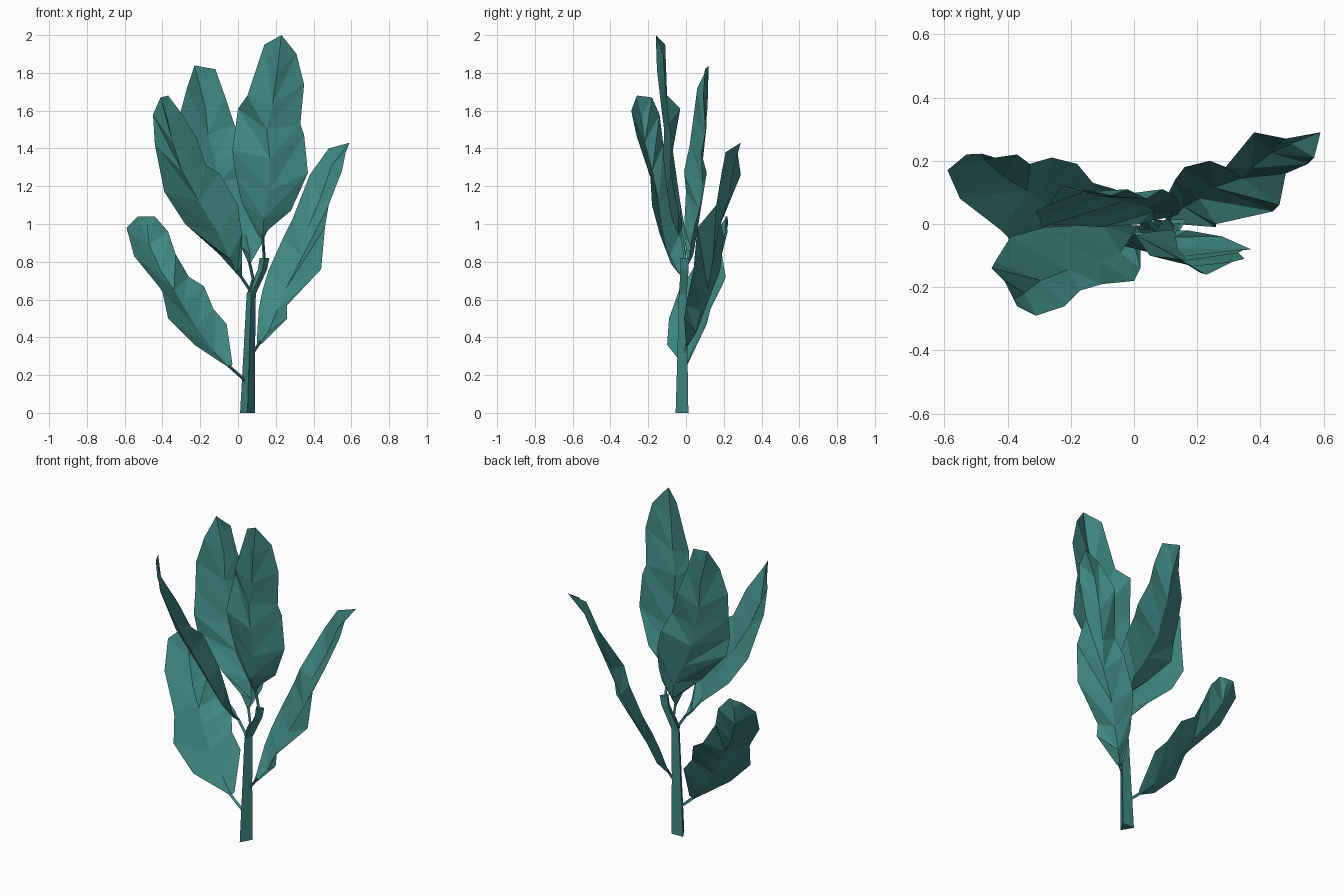
import bpy
import math
from mathutils import Vector

cube = bpy.data.objects.get("Cube")
if cube:
    bpy.data.objects.remove(cube, do_unlink=True)

# Single teal colour shared by every part
teal = bpy.data.materials.new("teal_leaf")
teal.use_nodes = True
colour = (0.052, 0.25, 0.225, 1.0)
teal.diffuse_color = colour
shader = next(n for n in teal.node_tree.nodes if n.type == 'BSDF_PRINCIPLED')
shader.inputs["Base Color"].default_value = colour


def add_object(name, verts, faces):
    mesh = bpy.data.meshes.new(name)
    mesh.from_pydata([tuple(v) for v in verts], [], faces)
    mesh.materials.append(teal)
    mesh.update()
    obj = bpy.data.objects.new(name, mesh)
    bpy.context.scene.collection.objects.link(obj)
    return obj


def hundredths(values):
    return Vector(values) / 100


def prism(name, path, level=False):
    """Three-sided tube along (x, y, z, radius) in hundredths, one edge to the front."""
    points = [hundredths(p[:3]) for p in path]
    sides = 3
    verts, faces = [], []
    for i, centre in enumerate(points):
        ahead = points[min(i + 1, len(points) - 1)] - points[max(i - 1, 0)]
        if level:
            ahead = Vector((0, 0, 1))
        side = ahead.cross(Vector((0, 1, 0))).normalized()
        front = ahead.cross(side).normalized()
        for k in range(sides):
            a = math.tau * k / sides
            verts.append(centre + (front * math.cos(a) - side * math.sin(a)) * path[i][3] / 100)
    for i in range(len(points) - 1):
        for k in range(sides):
            n = (k + 1) % sides
            a, b = i * sides, (i + 1) * sides
            faces.append((a + k, a + n, b + n, b + k))
    last = len(verts) - sides
    faces.append(tuple(reversed(range(sides))))
    faces.append(tuple(range(last, last + sides)))
    add_object(name, verts, faces)


def leaf(name, base, rows, tip, fold, lean=0.48):
    """Folded leaf: each row is a left and a right edge point, with a midrib between."""
    left = [hundredths(r[:3]) for r in rows]
    right = [hundredths(r[3:]) for r in rows]
    base, tip = hundredths(base), hundredths(tip)
    centre = [base] + [(a + b) / 2 for a, b in zip(left, right)] + [tip]
    ribs = []
    for i, (a, b) in enumerate(zip(left, right), start=1):
        across, along = b - a, centre[i + 1] - centre[i - 1]
        normal = across.cross(along).normalized()
        # The midrib sits lower than the edges, so the side veins rise outward
        ribs.append(centre[i].lerp(centre[i - 1], lean) + normal * fold * min(1, across.length * 5))
    count = len(rows)
    verts = [base] + left + ribs + right + [tip]
    end = len(verts) - 1
    L, M, R = 1, 1 + count, 1 + 2 * count
    faces = [(0, M, L), (0, R, M)]
    for i in range(count - 1):
        faces += [(M + i, M + i + 1, L + i + 1), (M + i, L + i + 1, L + i),
                  (M + i, R + i + 1, M + i + 1), (M + i, R + i, R + i + 1)]
    i = count - 1
    faces += [(M + i, end, L + i), (M + i, R + i, end)]
    add_object(name, verts, faces)


# Main stem with its cut shoot at the top
prism("stem", [(5, -1, 0, 4.5), (6, -1, 33, 3.5), (7, -1, 63, 2.8),
               (13, 0, 76, 2.8), (14, 0, 82, 3)], level=True)

# Thin stalks joining the leaves to the stem
stalks = {
    "low_right": [(4, -1, 17), (-5, -1, 25)],
    "low_left": [(6, -1, 29), (12, 1, 38)],
    "front_right": [(7, -2, 64), (1, -2, 73)],
    "back": [(6, -2, 64), (8, 0, 71), (6, 1, 80)],
    "front_left": [(14, 0, 80), (13, -2, 94)],
}
for place, path in stalks.items():
    prism(place + "_stalk", [p + (0.9,) for p in path])

# Leaves
leaf("low_right_leaf", (-4, -1, 24), [
    (-8, -2, 26, -3, 1, 26),
    (-23, -10, 36, -6, 11, 47),
    (-37, -9, 50, -13, 13, 55),
    (-40, -4, 64, -18, 19, 67),
    (-42, -2, 67, -26, 21, 72),
    (-55, 8, 83, -33, 19, 84),
    (-59, 17, 98, -37, 22, 96),
    (-53, 22, 104, -44, 21, 104)], (-48, 22, 104), -0.04)

leaf("low_left_leaf", (10, 0, 35), [
    (10, 3, 39, 13, 0, 37),
    (11, 10, 55, 26, -1, 50),
    (13, 14, 65, 26, 0, 57),
    (16, 18, 75, 44, 4, 76),
    (24, 20, 93, 46, 6, 98),
    (29, 18, 103, 48, 16, 110),
    (38, 29, 126, 55, 19, 128),
    (48, 27, 140, 57, 21, 138)], (59, 29, 143), -0.035, lean=0.6)

leaf("front_left_leaf", (13, -2, 91), [
    (9, -2, 97, 17, -2, 99),
    (2, -3, 111, 28, -4, 107),
    (-1, -5, 125, 37, -8, 127),
    (-3, -7, 139, 35, -8, 147),
    (0, -3, 161, 33, -9, 153),
    (5, -10, 168, 35, -11, 174),
    (14, -11, 195, 31, -12, 190)], (23, -16, 200), 0.05)

leaf("front_right_leaf", (2, -1, 71), [
    (-2, 0, 76, 2, -8, 79),
    (-10, 0, 84, 2, -14, 95),
    (-28, -1, 100, 0, -18, 110),
    (-39, -4, 117, -10, -19, 127),
    (-44, -12, 142, -17, -21, 131),
    (-45, -14, 158, -22, -26, 146),
    (-41, -18, 167, -31, -29, 160)], (-37, -26, 168), 0.045)

leaf("back_leaf", (6, 1, 78), [
    (2, 0, 87, 14, 3, 92),
    (-10, -1, 98, 15, 5, 101),
    (-27, 0, 117, 13, 9, 115),
    (-29, -1, 128, 9, 11, 127),
    (-30, 2, 142, 4, 8, 138),
    (-31, 4, 157, -2, 11, 153),
    (-27, 6, 172, -7, 9, 168),
    (-23, 12, 184, -12, 10, 182)], (-18, 11, 183), -0.04)
